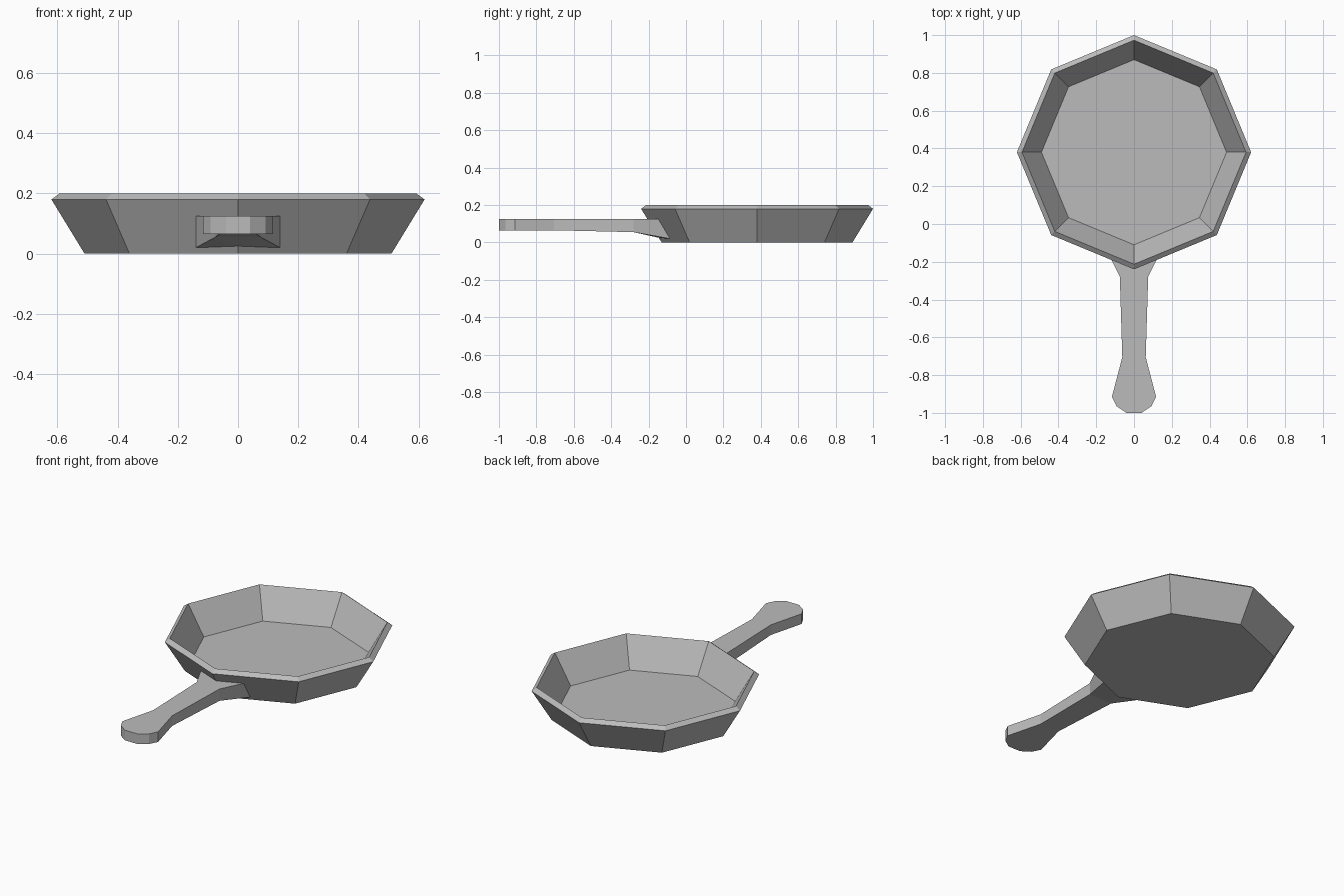
import bpy, bmesh, math

cube = bpy.data.objects.get("Cube")
if cube:
    bpy.data.objects.remove(cube, do_unlink=True)

SIDES = 8
PAN_Y = 0.38

# One bare metal colour
GREY = (0.5, 0.5, 0.5, 1.0)
metal = bpy.data.materials.new("grey_metal")
metal.use_nodes = True
metal.diffuse_color = GREY
bsdf = next(n for n in metal.node_tree.nodes if n.type == 'BSDF_PRINCIPLED')
bsdf.inputs["Base Color"].default_value = GREY


def finish(bm, name):
    bmesh.ops.recalc_face_normals(bm, faces=bm.faces[:])
    mesh = bpy.data.meshes.new(name)
    bm.to_mesh(mesh)
    bm.free()
    mesh.materials.append(metal)
    obj = bpy.data.objects.new(name, mesh)
    bpy.context.collection.objects.link(obj)
    return obj


# Pan body: (radius, height) from the base, over the sloped rim, to the inner floor
profile = [(0.51, 0.0), (0.62, 0.18), (0.593, 0.2), (0.49, 0.03)]
bm = bmesh.new()
rings = []
for radius, z in profile:
    angles = [math.tau * i / SIDES for i in range(SIDES)]
    rings.append([bm.verts.new((radius * math.cos(a), PAN_Y + radius * math.sin(a), z))
                  for a in angles])
for low, high in zip(rings, rings[1:]):
    for i in range(SIDES):
        j = (i + 1) % SIDES
        bm.faces.new((low[i], low[j], high[j], high[i]))
bm.faces.new(rings[0])
bm.faces.new(rings[-1])
finish(bm, "pan_body")

# Handle: stations from tip to root as (top y, bottom y, half width, bottom height)
TOP = 0.125
stations = [(-1.0, -1.0, 0.04, 0.065), (-0.965, -0.965, 0.092, 0.065),
            (-0.915, -0.915, 0.117, 0.065), (-0.705, -0.705, 0.062, 0.065),
            (-0.28, -0.28, 0.075, 0.055), (-0.148, -0.086, 0.14, 0.02)]
bm = bmesh.new()
top, bottom = {}, {}
for side in (-1, 1):
    top[side] = [bm.verts.new((side * w, yt, TOP)) for yt, yb, w, z in stations]
    bottom[side] = [bm.verts.new((side * w, yb, z)) for yt, yb, w, z in stations]

# The root folds around the front corner of the pan
root_top = bm.verts.new((0, -0.205, TOP))
root_low = bm.verts.new((0, -0.14, 0.024))

last = len(stations) - 1
for side in (-1, 1):
    t, b = top[side], bottom[side]
    for i in range(last):
        bm.faces.new((t[i], t[i + 1], b[i + 1], b[i]))
    bm.faces.new((t[last], root_top, root_low, b[last]))
left, right = bottom[1], bottom[-1]
bm.faces.new((top[-1][0], top[1][0], left[0], right[0]))
bm.faces.new(top[-1] + [root_top] + top[1][::-1])

# Underside: flat grip, straight shaft and flared root
bm.faces.new(right[:4] + left[:4][::-1])
bm.faces.new((right[3], right[4], left[4], left[3]))
bm.faces.new((right[4], right[5], root_low))
bm.faces.new((right[4], root_low, left[4]))
bm.faces.new((left[4], root_low, left[5]))
finish(bm, "handle")
